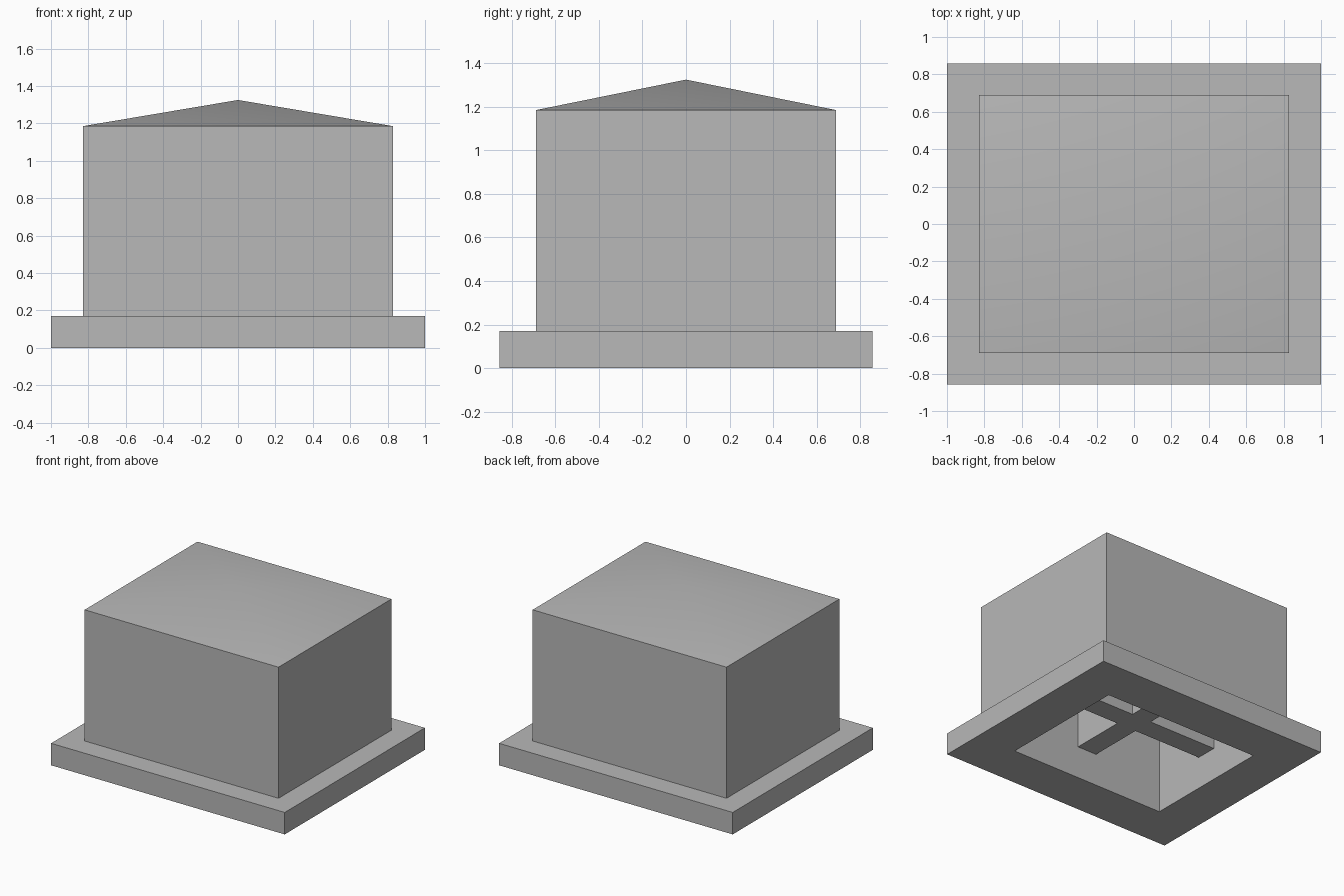
import bpy, bmesh

cube = bpy.data.objects.get("Cube")
if cube:
    bpy.data.objects.remove(cube, do_unlink=True)

# Single grey material
grey = bpy.data.materials.new("light_grey")
grey.use_nodes = True
colour = (0.48, 0.48, 0.48, 1)
grey.diffuse_color = colour
grey.node_tree.nodes["Principled BSDF"].inputs["Base Color"].default_value = colour

BASE = (1.0, 0.857)
BODY = (0.83, 0.69)
HOLE = (0.665, 0.515)
BASE_TOP, EAVES, APEX, CEILING = 0.17, 1.185, 1.325, 1.02
RIB_HALF, RIB_BOTTOM, EMBED = 0.083, 0.25, 0.04


def finish(name, bm):
    bmesh.ops.recalc_face_normals(bm, faces=bm.faces)
    mesh = bpy.data.meshes.new(name)
    bm.to_mesh(mesh)
    bm.free()
    mesh.materials.append(grey)
    obj = bpy.data.objects.new(name, mesh)
    bpy.context.collection.objects.link(obj)
    return obj


def loop(bm, half, z):
    hx, hy = half
    return [bm.verts.new((sx * hx, sy * hy, z))
            for sx, sy in ((-1, -1), (1, -1), (1, 1), (-1, 1))]


# Hollow housing: cavity, wide base flange, straight walls, shallow hipped roof
bm = bmesh.new()
rings = [loop(bm, half, z) for half, z in (
    (HOLE, CEILING), (HOLE, 0), (BASE, 0),
    (BASE, BASE_TOP), (BODY, BASE_TOP), (BODY, EAVES))]
for a, b in zip(rings, rings[1:]):
    for i in range(4):
        j = (i + 1) % 4
        bm.faces.new((a[i], a[j], b[j], b[i]))
bm.faces.new(rings[0])
apex = bm.verts.new((0, 0, APEX))
for i in range(4):
    bm.faces.new((rings[-1][i], rings[-1][(i + 1) % 4], apex))
housing = finish("housing", bm)

bpy.ops.object.select_all(action='DESELECT')
housing.select_set(True)
bpy.context.view_layer.objects.active = housing
bpy.ops.object.shade_smooth_by_angle(angle=0.6)

# Cross-shaped stiffening ribs, let into the walls and ceiling
bm = bmesh.new()
w = RIB_HALF
lx, ly = HOLE[0] + EMBED, HOLE[1] + EMBED
half_outline = [(lx, -w), (lx, w), (w, w), (w, ly), (-w, ly), (-w, w)]
outline = half_outline + [(-x, -y) for x, y in half_outline]
bottom = bm.faces.new([bm.verts.new((x, y, RIB_BOTTOM)) for x, y in outline])
ext = bmesh.ops.extrude_face_region(bm, geom=[bottom], use_keep_orig=True)
top = [v for v in ext["geom"] if isinstance(v, bmesh.types.BMVert)]
bmesh.ops.translate(bm, verts=top, vec=(0, 0, CEILING + EMBED - RIB_BOTTOM))
finish("cross_ribs", bm)
